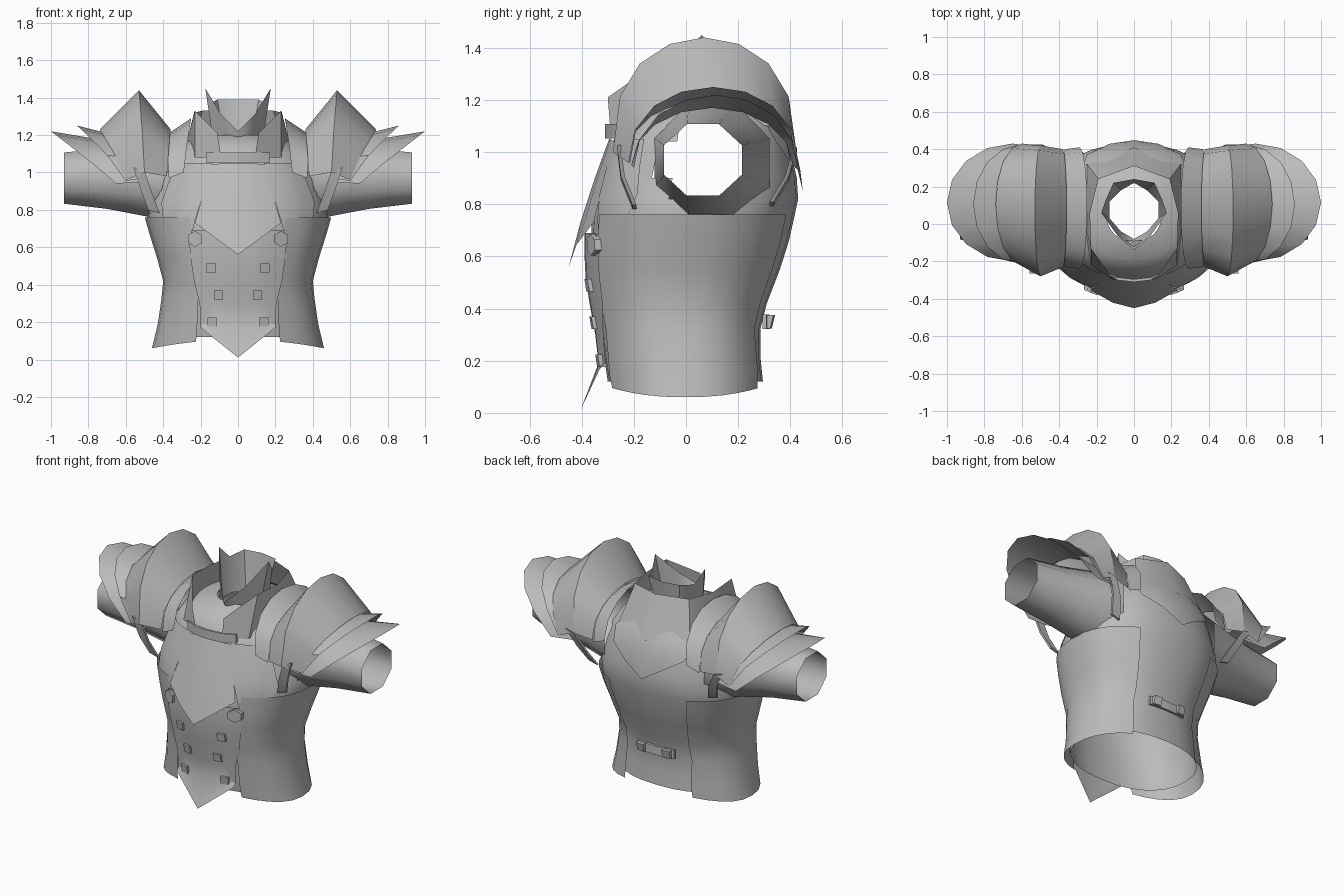
import bpy, bmesh, math

if "Cube" in bpy.data.objects:
    bpy.data.objects.remove(bpy.data.objects["Cube"])

steel = bpy.data.materials.new("steel_grey")
steel.diffuse_color = (0.5, 0.5, 0.5, 1)
steel.use_nodes = True
steel.node_tree.nodes["Principled BSDF"].inputs["Base Color"].default_value = steel.diffuse_color


def finish(name, bm, mirror=False, angle=35):
    me = bpy.data.meshes.new(name)
    bmesh.ops.remove_doubles(bm, verts=bm.verts, dist=0.0005)
    bmesh.ops.recalc_face_normals(bm, faces=bm.faces)
    bm.to_mesh(me)
    bm.free()
    me.materials.append(steel)
    ob = bpy.data.objects.new(name, me)
    bpy.context.collection.objects.link(ob)
    bpy.ops.object.select_all(action='DESELECT')
    ob.select_set(True)
    bpy.context.view_layer.objects.active = ob
    bpy.ops.object.shade_smooth_by_angle(angle=math.radians(angle))
    if mirror:
        ob.modifiers.new("mirror", 'MIRROR').merge_threshold = 0.001
    return ob


def grid(rows, closed=False):
    """Skin a list of equally long point rows."""
    bm = bmesh.new()
    vs = [[bm.verts.new(p) for p in r] for r in rows]
    n = len(rows[0])
    for a, b in zip(vs, vs[1:]):
        for i in range(n if closed else n - 1):
            j = (i + 1) % n
            bm.faces.new((a[i], a[j], b[j], b[i]))
    return bm


# Body profile: height, half width, front y, back y
PROFILE = [(.12, .40, -.30, .295), (.22, .41, -.315, .285), (.32, .395, -.325, .285),
           (.42, .385, -.345, .31), (.55, .42, -.365, .36), (.66, .455, -.365, .395),
           (.75, .485, -.36, .415), (.82, .475, -.35, .43), (.90, .45, -.325, .425),
           (.97, .43, -.30, .41), (1.04, .40, -.28, .395), (1.11, .35, -.25, .37),
           (1.17, .27, -.19, .32), (1.20, .15, -.09, .23)]
POWER = 2.3


def body(z):
    for p, q in zip(PROFILE, PROFILE[1:]):
        if z <= q[0]:
            t = max(0, (z - p[0]) / (q[0] - p[0]))
            return [u + (v - u) * t for u, v in zip(p[1:], q[1:])]
    return PROFILE[-1][1:]


def around(z, a, off=0):
    """Point on the body at height z and angle a (0 = side, + = back)."""
    hx, yf, yb = body(z)
    c, s = math.cos(a), math.sin(a)
    e = 2 / POWER
    return (math.copysign(abs(c) ** e, c) * (hx + off),
            (yf + yb) / 2 + math.copysign(abs(s) ** e, s) * ((yb - yf) / 2 + off), z)


def on(x, z, off=0, back=False):
    """Point on the body's front or back at x, z."""
    hx, yf, yb = body(z)
    d = max(0, 1 - abs(x / hx) ** POWER) ** (1 / POWER) * (yb - yf) / 2 + off
    return (x, (yf + yb) / 2 + (d if back else -d), z)


# Body shell with open arm holes
bm = grid([[around(p[0], math.tau * i / 28) for i in range(28)] for p in PROFILE], True)
holes = []
for f in bm.faces:
    c = f.calc_center_median()
    if abs(c.x) > .2 and math.hypot(c.y - .09, c.z - .965) < .18:
        holes.append(f)
bmesh.ops.delete(bm, geom=holes, context='FACES')
finish("body_shell", bm)

# Short sleeves
rows = []
for x, cy, cz, ry, rz in [(.35, .10, .96, .23, .23), (.5, .09, .963, .205, .20),
                          (.7, .075, .967, .175, .165), (.93, .065, .97, .155, .14)]:
    rows.append([(x, cy + ry * math.cos(math.tau * (i + .5) / 8) * 1.04,
                  cz + rz * math.sin(math.tau * (i + .5) / 8) * 1.06) for i in range(8)])
finish("sleeve", grid(rows, True), True, 50)

# Side plates with a flared, pointed hem
angles = [math.radians(-62 + 122 * i / 10) for i in range(11)]
rows = [[around(z, a, .015) for a in angles] for z in (.76, .66, .55, .42, .32)]
rows.append([around(.13 + .06 * math.cos(a) ** 2, a, .022) for a in angles])
hem = []
for a in angles:
    k = max(0, math.cos(a)) ** 2
    x, y, z = around(.12, a, .015)
    hem.append((x + .045 * k, y, .105 - .045 * k))
rows.append(hem)
finish("side_plate", grid(rows), True)

# Lower front plate ending in a point
rows = []
for z, w in [(.69, .25), (.62, .26), (.52, .25), (.42, .235), (.3, .205), (.19, .20)]:
    rows.append([on(w * i / 3, z, .025) for i in range(4)])
rows.append([(.2 * i / 3, -.405 + .075 * i / 3, .01 + .16 * i / 3) for i in range(4)])
finish("belly_plate", grid(rows), True)

# Pointed chest plate
rows = [[(0, -.295, 1.05), (.08, -.29, 1.05), (.15, -.275, 1.04)],
        [(0, -.35, .9), (.1, -.34, .9), (.185, -.315, .89)],
        [(0, -.405, .73), (.12, -.39, .73), (.23, -.355, .73)],
        [(0, -.45, .56), (.115, -.42, .645), (.23, -.355, .73)]]
finish("chest_plate", grid(rows), True)

# Pectoral plates beside the chest plate
rows = []
for z, a, b in [(1.05, .14, .33), (.95, .16, .37), (.84, .20, .41), (.74, .23, .40), (.66, .25, .29)]:
    rows.append([on(a + (b - a) * i / 4, z, .012) for i in range(5)])
finish("pectoral_plate", grid(rows), True)

# Pointed upper back plate
rows = []
for z, w in [(1.16, .2), (1.08, .27), (1.0, .25), (.93, .13), (.85, 0)]:
    rows.append([on(w * i / 3, z, .02, True) for i in range(4)])
finish("back_plate", grid(rows), True)


def arch(xt, xs, zt, zb, yf, yb, p=.8, n=8):
    """Arch over the shoulder: top x, side x, top z, bottom z, front y, back y."""
    pts = []
    for i in range(n + 1):
        t = math.pi * i / n
        s = max(0, math.sin(t))
        pts.append((xs + (xt - xs) * s, (yf + yb) / 2 - (yb - yf) / 2 * math.cos(t),
                    zb + (zt - zb) * s ** p))
    return pts


# Layered shoulder guards
ridge = arch(.53, .50, 1.44, 1.0, -.28, .42, .75)
layers = {
    "neck_guard": [arch(.25, .29, 1.29, 1.0, -.24, .41), arch(.385, .37, 1.2, .97, -.23, .40)],
    "shoulder_inner": [arch(.36, .38, 1.23, .98, -.23, .40), ridge],
    "shoulder_outer": [ridge, arch(.74, .6, 1.23, .96, -.22, .43)],
    "shoulder_middle_lame": [arch(.66, .5, 1.2, .97, -.22, .41), arch(.86, .6, 1.25, .955, -.215, .425)],
    "shoulder_lower_lame": [arch(.7, .5, 1.17, .95, -.21, .41, 1), arch(1.0, .65, 1.22, .94, -.2, .43, .95)],
}
for name, rows in layers.items():
    finish(name, grid(rows), True)

# Outer neck collar, open at the front
rows = [[(.11, -.30, 1.21), (.23, -.13, 1.33), (.235, .06, 1.32), (.19, .24, 1.33), (0, .31, 1.34)],
        [(.09, -.29, 1.08), (.23, -.22, 1.08), (.28, .06, 1.14), (.25, .32, 1.10), (0, .41, 1.08)]]
finish("outer_collar", grid(rows), True)

# Inner collar with two upright points
rows = [[(0, -.14, 1.22), (.09, -.06, 1.31), (.175, .06, 1.45), (.15, .13, 1.37), (.11, .22, 1.39), (0, .24, 1.39)],
        [(0, -.08, 1.12), (.07, -.04, 1.14), (.13, .03, 1.15), (.13, .12, 1.15), (.07, .18, 1.15), (0, .22, 1.15)]]
finish("inner_collar", grid(rows), True)


def ribbon(name, path, side, thick, mirror=True):
    """Flat strap along a path, side = half width vector, thick = thickness vector."""
    rows = []
    for p in path:
        rows.append([tuple(p[k] + a * side[k] + b * thick[k] for k in range(3))
                     for a, b in ((-1, 0), (1, 0), (1, 1), (-1, 1))])
    bm = grid(rows, True)
    bmesh.ops.holes_fill(bm, edges=[e for e in bm.edges if e.is_boundary])
    finish(name, bm, mirror, 30)


# Straps
ribbon("throat_band", [(0, -.295, 1.08), (.09, -.285, 1.08), (.17, -.25, 1.08)], (0, 0, .028), (0, -.015, 0))
ribbon("front_arm_strap", [(.53, -.25, 1.02), (.49, -.235, .9), (.45, -.19, .79)], (.03, 0, .008), (0, -.015, 0))
ribbon("back_arm_strap", [(.52, .41, 1.01), (.46, .38, .9), (.42, .32, .8)], (.03, 0, .008), (0, .015, 0))
ribbon("waist_strap", [on(x, .35, .012, True) for x in (0, .07, .13)], (0, 0, .028), (0, .015, 0))


def stud(name, x, z, r, sides, off, back=False):
    """Small flat prism sitting on the plate."""
    rows = []
    for d in (off - .012, off + .015):
        rows.append([on(x + r * math.cos(math.tau * (i + .5) / sides),
                        z + r * math.sin(math.tau * (i + .5) / sides), d, back) for i in range(sides)])
    bm = grid(rows, True)
    bmesh.ops.holes_fill(bm, edges=[e for e in bm.edges if e.is_boundary])
    finish(name, bm, True, 30)


# Studs and buckles
for x, z in [(.145, .49), (.105, .345), (.14, .2)]:
    stud("front_stud", x, z, .034, 4, .025)
stud("corner_clasp", .23, .645, .042, 6, .025)
stud("waist_buckle", .09, .35, .036, 4, .03, True)
